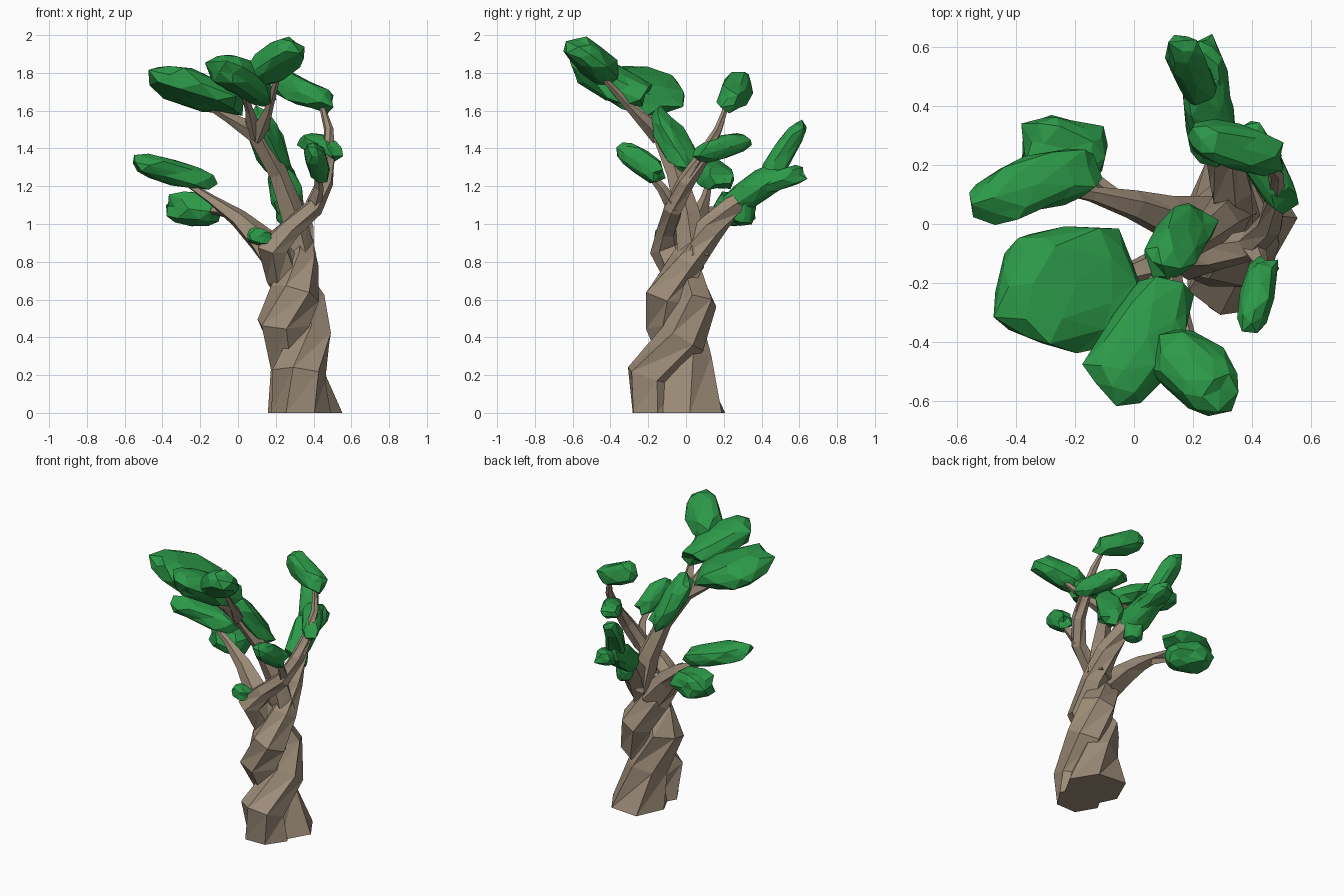
import bpy, bmesh, math, random
from mathutils import Vector

random.seed(7)


def material(name, color):
    m = bpy.data.materials.new(name)
    m.diffuse_color = color
    return m


bark = material("bark", (0.34, 0.265, 0.19, 1))
leaf = material("leaf", (0.025, 0.32, 0.065, 1))


def finish(name, bm, mat):
    bmesh.ops.recalc_face_normals(bm, faces=bm.faces[:])
    me = bpy.data.meshes.new(name)
    bm.to_mesh(me)
    bm.free()
    me.materials.append(mat)
    ob = bpy.data.objects.new(name, me)
    bpy.context.collection.objects.link(ob)


# Low-poly tapering limb through points (x, y, z, radius)
def limb(name, pts, sides=5, twist=0.0, rough=0.1, flat_base=False):
    bm = bmesh.new()
    P = [Vector(p[:3]) for p in pts]
    rings = []
    for i, p in enumerate(P):
        d = (P[min(i + 1, len(P) - 1)] - P[max(i - 1, 0)]).normalized()
        if flat_base and i == 0:
            d = Vector((0, 0, 1))
        u = (Vector((1, 0, 0)) - d * d.x).normalized()
        v = d.cross(u)
        ring = []
        for k in range(sides):
            a = math.tau * k / sides + twist * i
            r = pts[i][3] * random.uniform(1 - rough, 1 + rough)
            ring.append(bm.verts.new(p + (u * math.cos(a) + v * math.sin(a)) * r))
        rings.append(ring)
    for a, b in zip(rings, rings[1:]):
        for k in range(sides):
            n = (k + 1) % sides
            bm.faces.new((a[k], a[n], b[n]))
            bm.faces.new((a[k], b[n], b[k]))
    bm.faces.new(rings[0])
    bm.faces.new(rings[-1])
    finish(name, bm, bark)


# Rough faceted leaf clump stretched from p to q
def clump(name, p, q, width, thick, up=(0, 0, 1)):
    p, q = Vector(p), Vector(q)
    d = (q - p).normalized()
    side = d.cross(Vector(up)).normalized()
    n = side.cross(d)
    mid, half = (p + q) / 2, (q - p).length / 2
    bm = bmesh.new()
    bmesh.ops.create_icosphere(bm, subdivisions=2, radius=1)
    for v in bm.verts:
        c = [math.copysign(abs(t) ** 0.75, t) for t in v.co]
        k = random.uniform(0.8, 1.06)
        v.co = mid + (d * c[0] * half + side * c[1] * width / 2
                      + n * c[2] * thick / 2) * k
    finish(name, bm, leaf)


# Two intertwined trunk strands
limb("trunk_strand_a", [
    (0.35, 0.02, 0.0, 0.21), (0.30, 0.0, 0.27, 0.14), (0.23, -0.07, 0.48, 0.145),
    (0.31, -0.09, 0.63, 0.13), (0.34, 0.01, 0.80, 0.09), (0.33, 0.12, 0.97, 0.08),
    (0.30, 0.24, 1.09, 0.06), (0.27, 0.36, 1.18, 0.04), (0.25, 0.47, 1.29, 0.025),
    (0.22, 0.56, 1.42, 0.012)], 6, 0.35, flat_base=True)
limb("trunk_strand_b", [
    (0.33, -0.15, 0.0, 0.15), (0.32, -0.19, 0.2, 0.14), (0.38, -0.02, 0.40, 0.12),
    (0.34, 0.05, 0.58, 0.12), (0.25, -0.01, 0.74, 0.11), (0.19, -0.10, 0.88, 0.09),
    (0.28, -0.10, 0.97, 0.06), (0.40, -0.07, 1.08, 0.055), (0.46, 0.0, 1.22, 0.045),
    (0.48, 0.10, 1.37, 0.034), (0.48, 0.17, 1.50, 0.025), (0.44, 0.22, 1.64, 0.015)],
    6, 0.3, flat_base=True)

# Main branches
limb("left_branch", [
    (0.25, 0.0, 0.76, 0.10), (0.12, 0.02, 0.92, 0.08), (0.0, 0.06, 1.03, 0.05),
    (-0.14, 0.10, 1.13, 0.028), (-0.32, 0.13, 1.25, 0.012)])
limb("upper_branch", [
    (0.34, 0.04, 0.82, 0.085), (0.29, 0.01, 1.05, 0.07), (0.21, -0.05, 1.27, 0.05),
    (0.10, -0.13, 1.48, 0.055), (-0.06, -0.18, 1.57, 0.03), (-0.25, -0.22, 1.68, 0.012)])

# Smaller forks
twigs = [
    ("upper_right_twig", (0.10, -0.14, 1.46, 0.05), (0.16, -0.28, 1.6, 0.025), (0.22, -0.48, 1.82, 0.012)),
    ("upper_middle_twig", (0.09, -0.14, 1.47, 0.045), (0.06, -0.26, 1.6, 0.022), (0.02, -0.4, 1.73, 0.012)),
    ("left_low_twig", (-0.05, 0.08, 1.06, 0.03), (-0.13, 0.15, 1.07, 0.022), (-0.24, 0.24, 1.09, 0.012)),
    ("front_right_twig", (0.40, -0.06, 1.08, 0.045), (0.43, -0.13, 1.19, 0.025), (0.42, -0.25, 1.33, 0.012)),
    ("right_side_twig", (0.47, 0.02, 1.25, 0.035), (0.49, 0.09, 1.35, 0.022), (0.46, 0.2, 1.41, 0.012)),
    ("back_low_twig", (0.30, 0.22, 1.07, 0.05), (0.28, 0.38, 1.16, 0.028), (0.24, 0.54, 1.27, 0.012)),
    ("front_low_twig", (0.18, -0.09, 0.87, 0.06), (0.14, -0.11, 0.91, 0.03), (0.11, -0.11, 0.93, 0.015)),
    ("inner_twig", (0.22, -0.04, 1.25, 0.04), (0.17, -0.05, 1.34, 0.025), (0.14, -0.07, 1.45, 0.012)),
]
for name, *pts in twigs:
    limb(name, pts, 4)

# Leaf clumps
crown = (0.3, 0.3, 1)
clumps = [
    ("crown_left_leaves", (0.05, -0.2, 1.62), (-0.48, -0.22, 1.80), 0.44, 0.19, (0.3, 0.18, 1)),
    ("crown_middle_leaves", (0.16, -0.20, 1.66), (-0.12, -0.61, 1.88), 0.28, 0.19, crown),
    ("crown_right_leaves", (0.08, -0.39, 1.77), (0.33, -0.61, 1.96), 0.25, 0.18, (0, 0.4, 1)),
    ("inner_leaves", (0.23, 0.04, 1.24), (0.07, -0.17, 1.61), 0.19, 0.15),
    ("left_leaves", (-0.11, 0.2, 1.21), (-0.57, 0.06, 1.33), 0.21, 0.14),
    ("left_low_leaves", (-0.08, 0.22, 1.06), (-0.39, 0.29, 1.10), 0.23, 0.19),
    ("right_top_leaves", (0.17, 0.30, 1.78), (0.51, 0.22, 1.62), 0.17, 0.15),
    ("right_side_leaves", (0.53, 0.05, 1.36), (0.34, 0.35, 1.46), 0.15, 0.12),
    ("front_right_leaves", (0.45, -0.11, 1.24), (0.39, -0.37, 1.41), 0.12, 0.14),
    ("front_low_leaves", (0.04, -0.11, 0.95), (0.18, -0.12, 0.92), 0.11, 0.10),
    ("back_base_leaves", (0.28, 0.21, 1.08), (0.21, 0.54, 1.30), 0.18, 0.18),
    ("back_low_leaves", (0.28, 0.36, 1.19), (0.22, 0.65, 1.28), 0.13, 0.12),
    ("back_high_leaves", (0.24, 0.40, 1.20), (0.14, 0.63, 1.56), 0.14, 0.12),
    ("back_hanging_leaves", (0.26, 0.31, 1.16), (0.27, 0.30, 0.98), 0.11, 0.13),
]
for name, *dims in clumps:
    clump(name, *dims)
